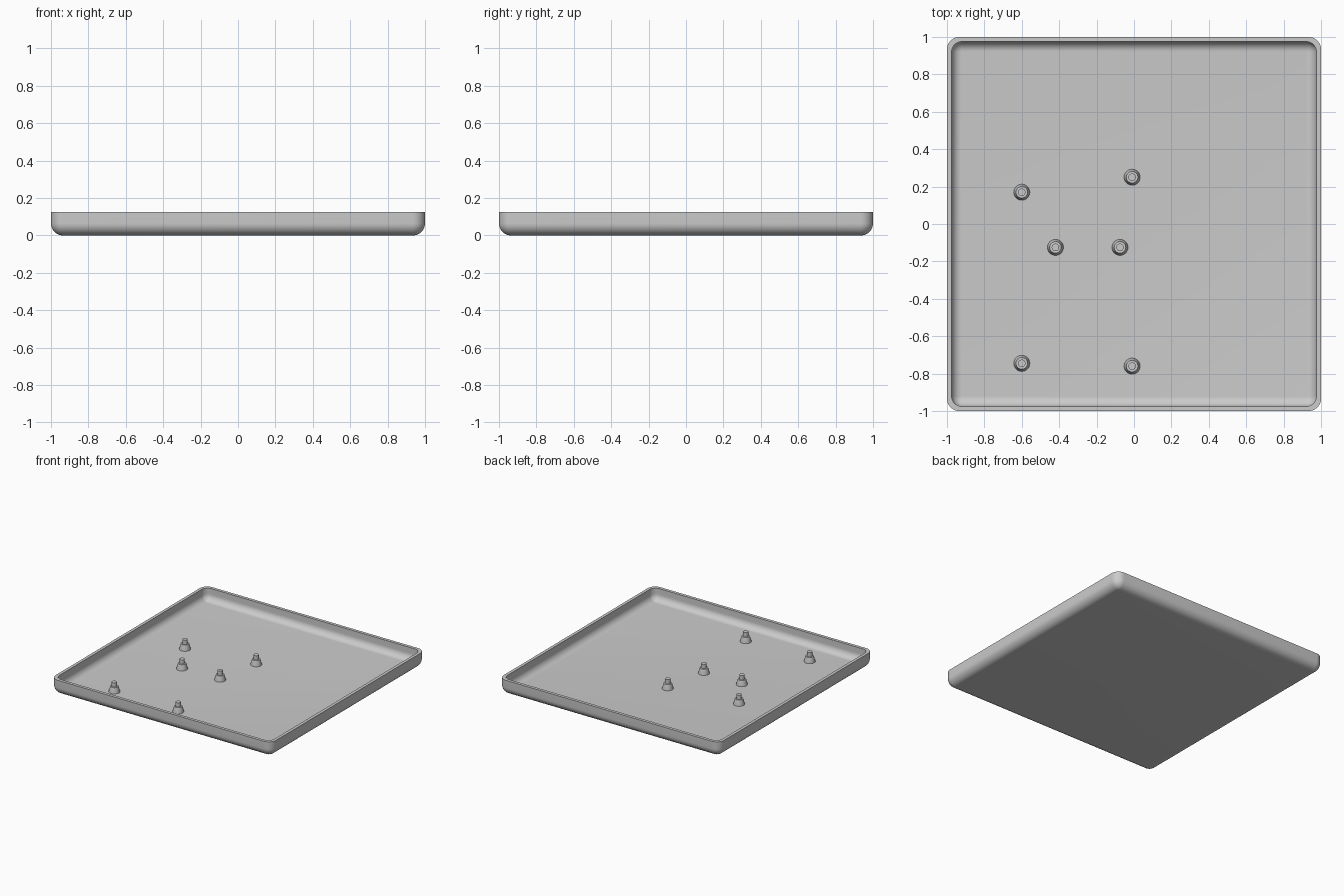
import bpy, bmesh
from math import sin, cos, pi, radians

if "Cube" in bpy.data.objects:
    bpy.data.objects.remove(bpy.data.objects["Cube"], do_unlink=True)

grey = bpy.data.materials.new("light grey")
grey.use_nodes = True
grey.diffuse_color = (0.6, 0.6, 0.6, 1)
grey.node_tree.nodes["Principled BSDF"].inputs["Base Color"].default_value = (0.6, 0.6, 0.6, 1)

HEIGHT, WALL, FLOOR = 0.125, 0.025, 0.025
STEPS = 10


def skin(name, rings):
    """Join closed rings of points in order and cap both ends."""
    bm = bmesh.new()
    loops = [[bm.verts.new(p) for p in ring] for ring in rings]
    for a, b in zip(loops, loops[1:]):
        for i in range(len(a)):
            j = (i + 1) % len(a)
            bm.faces.new((a[i], a[j], b[j], b[i]))
    bm.faces.new(loops[0][::-1])
    bm.faces.new(loops[-1])
    bmesh.ops.recalc_face_normals(bm, faces=bm.faces)
    mesh = bpy.data.meshes.new(name)
    bm.to_mesh(mesh)
    bm.free()
    mesh.materials.append(grey)
    obj = bpy.data.objects.new(name, mesh)
    bpy.context.collection.objects.link(obj)
    bpy.ops.object.select_all(action="DESELECT")
    obj.select_set(True)
    bpy.context.view_layer.objects.active = obj
    bpy.ops.object.shade_smooth_by_angle(angle=radians(30))
    return obj


def rounded_square(half, radius, z):
    c = half - radius
    ring = []
    for q, (sx, sy) in enumerate(((1, 1), (-1, 1), (-1, -1), (1, -1))):
        for k in range(STEPS + 1):
            a = (q + k / STEPS) * pi / 2
            ring.append((sx * c + radius * cos(a), sy * c + radius * sin(a), z))
    return ring


def shell(half, radius, bottom):
    """Rings of a round-bottomed box side, from its flat base up to the rim."""
    rings = []
    for k in range(STEPS + 1):
        a = k / STEPS * pi / 2
        inset = radius * (1 - sin(a))
        rings.append(rounded_square(half - inset, radius - inset + 0.002,
                                    bottom + radius * (1 - cos(a))))
    rings.append(rounded_square(half, radius + 0.002, HEIGHT))
    return rings


# Tray: outer skin up to the rim, then inner skin down to the floor
skin("tray", shell(1, 0.065, 0) + shell(1 - WALL, 0.053, FLOOR)[::-1])

# Mounting posts: tapered foot with a narrower pin on top
PROFILE = ((0.043, -0.005), (0.043, 0), (0.031, 0.045), (0.02, 0.045), (0.02, 0.08))
POSTS = ((-0.6, 0.17), (-0.01, 0.25), (-0.42, -0.125),
         (-0.075, -0.125), (-0.6, -0.745), (-0.01, -0.76))
SIDES = 32
for n, (x, y) in enumerate(POSTS, 1):
    rings = [[(r * cos(2 * pi * i / SIDES), r * sin(2 * pi * i / SIDES), z)
              for i in range(SIDES)] for r, z in PROFILE]
    skin(f"mounting_post_{n}", rings).location = (x, y, FLOOR)
